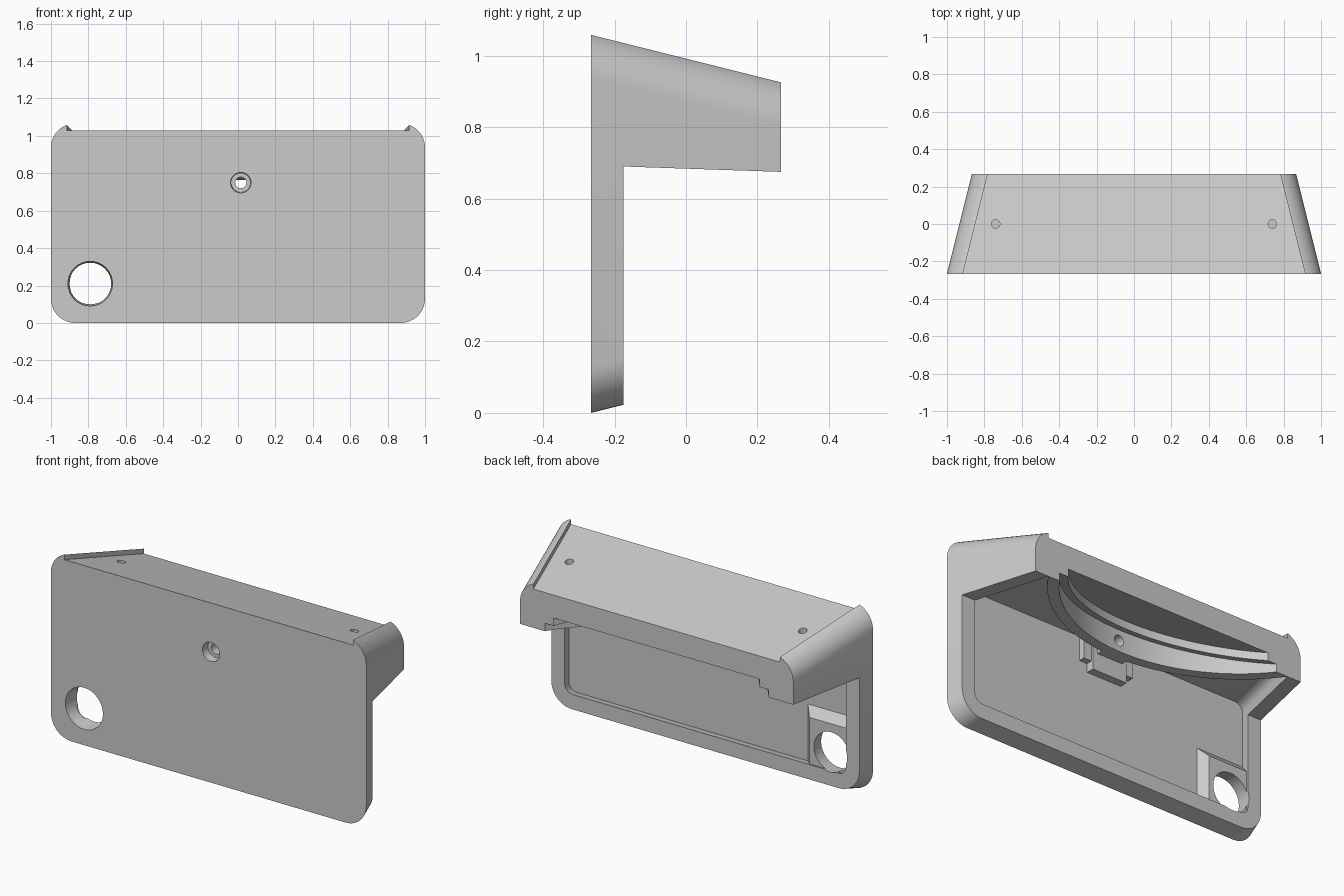
import bpy, math

cube = bpy.data.objects.get("Cube")
if cube:
    bpy.data.objects.remove(cube, do_unlink=True)

grey = bpy.data.materials.new("plain grey")
grey.use_nodes = True
tone = (0.6, 0.6, 0.6, 1)
grey.diffuse_color = tone
grey.node_tree.nodes["Principled BSDF"].inputs["Base Color"].default_value = tone

FRONT, BACK, RIM, DRAFT = -0.266, 0.266, -0.175, 0.25


def loft(name, a, b):
    """Closed solid between two matching rings of points."""
    n = len(a)
    faces = [tuple(range(n)), tuple(range(2 * n - 1, n - 1, -1))]
    faces += [(i, i + n, (i + 1) % n + n, (i + 1) % n) for i in range(n)]
    mesh = bpy.data.meshes.new(name)
    mesh.from_pydata(a + b, [], faces)
    mesh.materials.append(grey)
    obj = bpy.data.objects.new(name, mesh)
    bpy.context.collection.objects.link(obj)
    bpy.context.view_layer.objects.active = obj
    bpy.ops.object.select_all(action='DESELECT')
    obj.select_set(True)
    bpy.ops.object.mode_set(mode='EDIT')
    bpy.ops.mesh.select_all(action='SELECT')
    bpy.ops.mesh.normals_make_consistent(inside=False)
    bpy.ops.object.mode_set(mode='OBJECT')
    return obj


def ring(y, inset, r, top=None):
    """Rounded rectangle that shrinks towards the back."""
    d = inset + DRAFT * (y - FRONT)
    hw, lo, hi = 1 - d, d, (1.067 - d if top is None else top)
    corners = [(hw - r, hi - r), (r - hw, hi - r), (r - hw, lo + r), (hw - r, lo + r)]
    pts = []
    for k, (cx, cz) in enumerate(corners):
        for i in range(13):
            t = math.pi / 2 * (k + i / 12)
            pts.append((cx + r * math.cos(t), y, cz + r * math.sin(t)))
    return pts


def rect(y, x0, x1, z0, z1):
    return [(x0, y, z0), (x1, y, z0), (x1, y, z1), (x0, y, z1)]


def box(name, x0, x1, y0, y1, z0, z1):
    return loft(name, rect(y0, x0, x1, z0, z1), rect(y1, x0, x1, z0, z1))


def segment(name, r, z0, top):
    """Circular segment whose curved side faces the front; top is a function of y."""
    cy, end = 0.77, 0.3
    a = math.acos((cy - end) / r)
    flat = [(r * math.sin(t), cy - r * math.cos(t))
            for t in (a * (i / 32 - 1) for i in range(65))]
    return loft(name, [(x, y, z0) for x, y in flat], [(x, y, top(y)) for x, y in flat])


def drill(name, start, axis, r0, r1, depth):
    """Round cutter along y (into the front) or z (down from the top)."""
    def circle(r, d):
        out = []
        for i in range(32):
            u, v = r * math.cos(i * math.pi / 16), r * math.sin(i * math.pi / 16)
            off = (u, d, v) if axis == 'y' else (u, v, -d)
            out.append(tuple(s + o for s, o in zip(start, off)))
        return out
    return loft(name, circle(r0, 0), circle(r1, depth))


def combine(target, other, op):
    mod = target.modifiers.new(other.name, 'BOOLEAN')
    mod.object, mod.operation, mod.solver = other, op, 'EXACT'
    bpy.context.view_layer.objects.active = target
    bpy.ops.object.modifier_apply(modifier=mod.name)
    bpy.data.objects.remove(other, do_unlink=True)


# Drafted outer body and its hollow inside
body = loft("housing", ring(FRONT, 0, 0.13), ring(0.29, 0, 0.13))
combine(body, loft("hollow", ring(-0.235, 0.085, 0.05, 0.78),
                   ring(0.35, 0.085, 0.05, 0.78)), 'DIFFERENCE')

# Curved rib, screw boss and cable hole pad
additions = [
    segment("curved_rib", 0.93, 0.6, lambda y: 0.82),
    box("boss_wide", -0.16, 0.16, -0.25, -0.2, 0.64, 0.8),
    box("boss_narrow", -0.11, 0.11, -0.25, -0.19, 0.59, 0.81),
    box("boss_bridge", -0.08, 0.08, -0.25, -0.13, 0.69, 0.805),
    loft("hole_pad", rect(-0.245, -0.92, -0.6, 0.07, 0.43),
         rect(-0.19, -0.92, -0.65, 0.07, 0.37)),
]
for part in additions:
    combine(body, part, 'UNION')

# Open space behind the plate and below the shelf
side = [(RIM, -0.2), (RIM, 0.69), (BACK, 0.675), (BACK, 1.3), (0.5, 1.3), (0.5, -0.2)]
cuts = [loft("rear_space", [(-1.2, y, z) for y, z in side], [(1.2, y, z) for y, z in side])]

# Sunken sloping top between two side ridges
def top_ring(y):
    d = DRAFT * (y - FRONT)
    return rect(y, d - 0.915, 0.915 - d, 1.03 - d, 1.3)
cuts.append(loft("top_recess", top_ring(-0.3), top_ring(0.35)))

# Stepped round cavity behind the rib
cuts.append(segment("cavity", 0.87, 0.5, lambda y: 0.72 + DRAFT * (BACK - y)))
cuts.append(segment("cavity_step", 0.825, 0.5, lambda y: 0.765 + DRAFT * (BACK - y)))

# Cable hole, countersunk screw hole and two top holes
cuts.append(drill("cable_hole", (-0.79, -0.27, 0.21), 'y', 0.12, 0.105, 0.15))
cuts.append(drill("screw_head", (0.015, -0.27, 0.75), 'y', 0.055, 0.052, 0.05))
cuts.append(drill("screw_hole", (0.015, -0.28, 0.75), 'y', 0.03, 0.03, 0.3))
for s in (-1, 1):
    cuts.append(drill("top_hole", (s * 0.74, 0, 1.1), 'z', 0.023, 0.023, 0.25))
for cutter in cuts:
    combine(body, cutter, 'DIFFERENCE')

# Smooth rounds with sharp edges
bpy.ops.object.select_all(action='DESELECT')
body.select_set(True)
bpy.context.view_layer.objects.active = body
bpy.ops.object.shade_smooth_by_angle(angle=math.radians(25))
